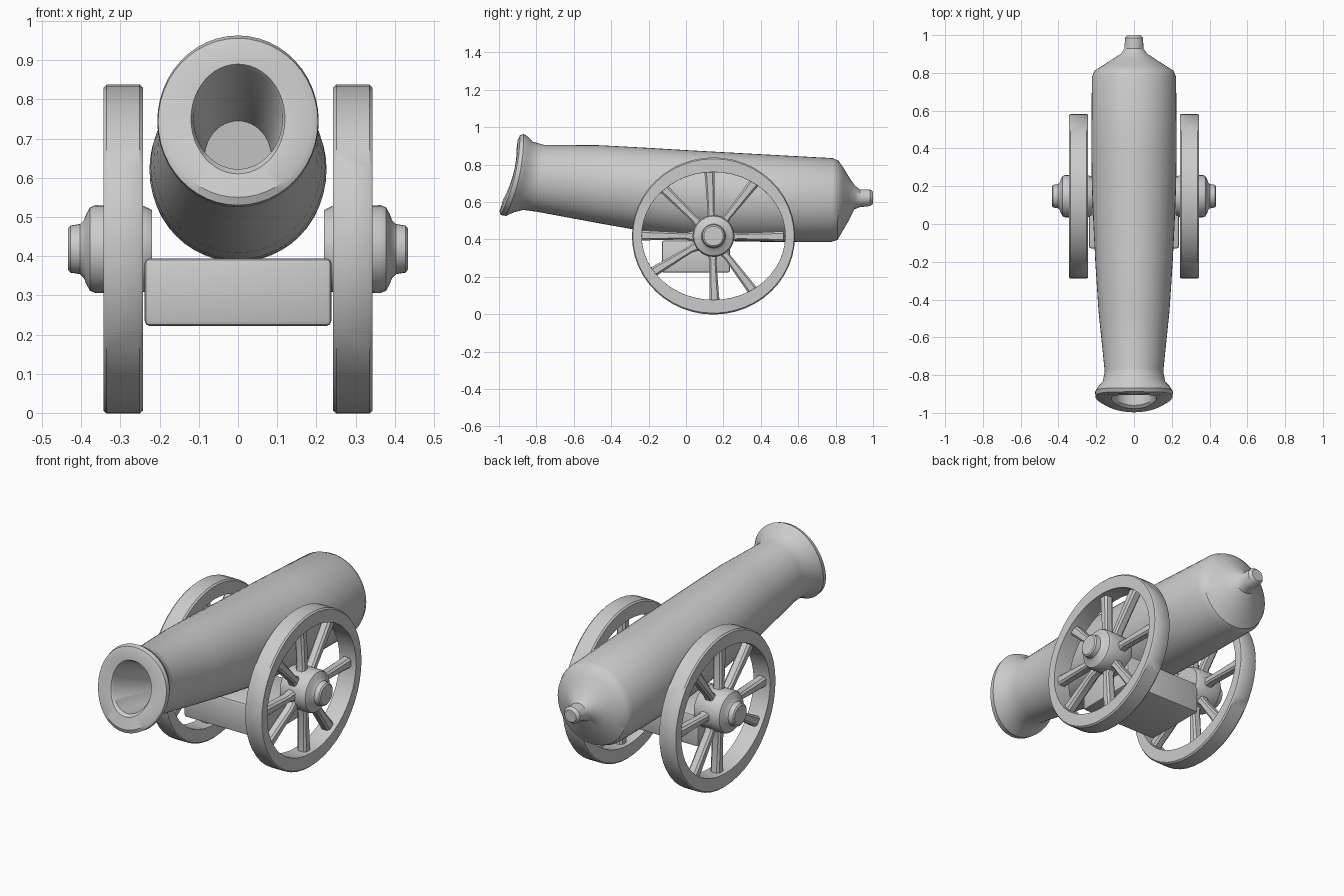
import bpy, bmesh, math
from mathutils import Vector, Matrix

if "Cube" in bpy.data.objects:
    bpy.data.objects.remove(bpy.data.objects["Cube"])

CY, CZ = 0.147, 0.415  # wheel centre


def finish(name, bm, angle=35):
    bmesh.ops.recalc_face_normals(bm, faces=bm.faces)
    me = bpy.data.meshes.new(name)
    bm.to_mesh(me)
    bm.free()
    ob = bpy.data.objects.new(name, me)
    bpy.context.collection.objects.link(ob)
    bpy.ops.object.select_all(action='DESELECT')
    ob.select_set(True)
    bpy.context.view_layer.objects.active = ob
    bpy.ops.object.shade_smooth_by_angle(angle=math.radians(angle))
    return ob


def loft(bm, rings, closed=False):
    """Skin rings of points; cap the ends unless the chain closes on itself."""
    vs = [[bm.verts.new(p) for p in r] for r in rings]
    n = len(vs[0])
    pairs = list(zip(vs, vs[1:])) + ([(vs[-1], vs[0])] if closed else [])
    for a, b in pairs:
        for i in range(n):
            j = (i + 1) % n
            bm.faces.new((a[i], a[j], b[j], b[i]))
    if not closed:
        bm.faces.new(vs[0])
        bm.faces.new(vs[-1])


def wheel_ring(x, ry, rz, n=48):
    return [(x, CY + ry * math.cos(2 * math.pi * i / n),
             CZ + 0.003 + rz * math.sin(2 * math.pi * i / n)) for i in range(n)]


# Barrel sections: top y, top z, bottom y, bottom z, half width, forward sag of sides
sections = [
    (1.0, .655, 1.0, .59, .035, 0), (.985, .667, .985, .578, .048, 0),
    (.93, .667, .93, .572, .05, 0), (.905, .685, .90, .56, .068, 0),
    (.87, .735, .87, .50, .118, 0), (.84, .785, .835, .44, .168, 0),
    (.815, .82, .81, .397, .208, 0), (.785, .834, .775, .385, .223, 0),
    (.4, .855, .4, .387, .226, 0), (.2, .866, .2, .391, .223, 0),
    (0, .877, 0, .408, .215, 0), (-.2, .889, -.2, .439, .205, 0),
    (-.46, .903, -.46, .485, .188, 0), (-.76, .905, -.80, .548, .155, 0),
    (-.82, .922, -.87, .557, .165, .01), (-.845, .95, -.92, .545, .19, .02),
    (-.868, .963, -.962, .525, .206, .025), (-.888, .956, -.99, .53, .204, .025),
    (-.9, .93, -.997, .55, .188, .025), (-.905, .89, -.978, .61, .12, .018),
    (-.89, .878, -.96, .622, .113, .015), (-.6, .745, -.58, .56, .085, 0)]
rings = []
for ty, tz, by, bz, w, sag in sections:
    ring = []
    for i in range(48):
        t = 2 * math.pi * i / 48
        c, s = math.cos(t), math.sin(t)
        ring.append((w * s, (ty + by) / 2 + (ty - by) / 2 * c + sag * s * s,
                     (tz + bz) / 2 + (tz - bz) / 2 * c))
    rings.append(ring)
bm = bmesh.new()
loft(bm, rings)
finish("barrel", bm)

# Axle block under the barrel
bm = bmesh.new()
bmesh.ops.create_cube(bm, size=1, matrix=Matrix.Translation((0, .053, .308))
                      @ Matrix.Diagonal((.476, .365, .172, 1)))
bmesh.ops.bevel(bm, geom=bm.edges[:], offset=.012, segments=2, affect='EDGES', profile=.5)
finish("axle_block", bm)

rim_profile = [(.243, .008), (.251, 0), (.335, 0), (.343, .008),
               (.343, 1), (.335, 1.008), (.251, 1.008), (.243, 1)]
hub_profile = [(.22, .1), (.24, .11), (.365, .112), (.378, .106), (.387, .09), (.393, .074),
               (.403, .064), (.428, .06), (.434, .052)]
spoke_angles = [92, 54, 0, -55, -88, 213, 179, 133]

for side, name in ((1, "right"), (-1, "left")):
    # Rim
    bm = bmesh.new()
    loft(bm, [wheel_ring(side * x, .436 - .052 * f, .42 - .078 * f)
              for x, f in [(x, f if f > .5 else f * 10) if f > .5 else (x, f * 12)
                           for x, f in rim_profile]], closed=True)
    finish(name + "_wheel_rim", bm)

    # Hub with stepped cap
    bm = bmesh.new()
    loft(bm, [wheel_ring(side * x, r, r, 32) for x, r in hub_profile])
    finish(name + "_wheel_hub", bm)

    # Tapered spokes
    bm = bmesh.new()
    for a in spoke_angles:
        a = math.radians(a)
        d = Vector((0, math.cos(a) * 1.08, math.sin(a)))
        n = Vector((0, -math.sin(a), math.cos(a)))
        o = Vector((side * .293, CY - .008, CZ))
        loft(bm, [[o + d * r + n * (w * p) + Vector((q * .026, 0, 0))
                   for p, q in ((-1, -.6), (-.6, -1), (.6, -1), (1, -.6),
                                (1, .6), (.6, 1), (-.6, 1), (-1, .6))]
                  for r, w in ((.08, .032), (.13, .018), (.30, .025), (.355, .028))])
    finish(name + "_wheel_spokes", bm)
